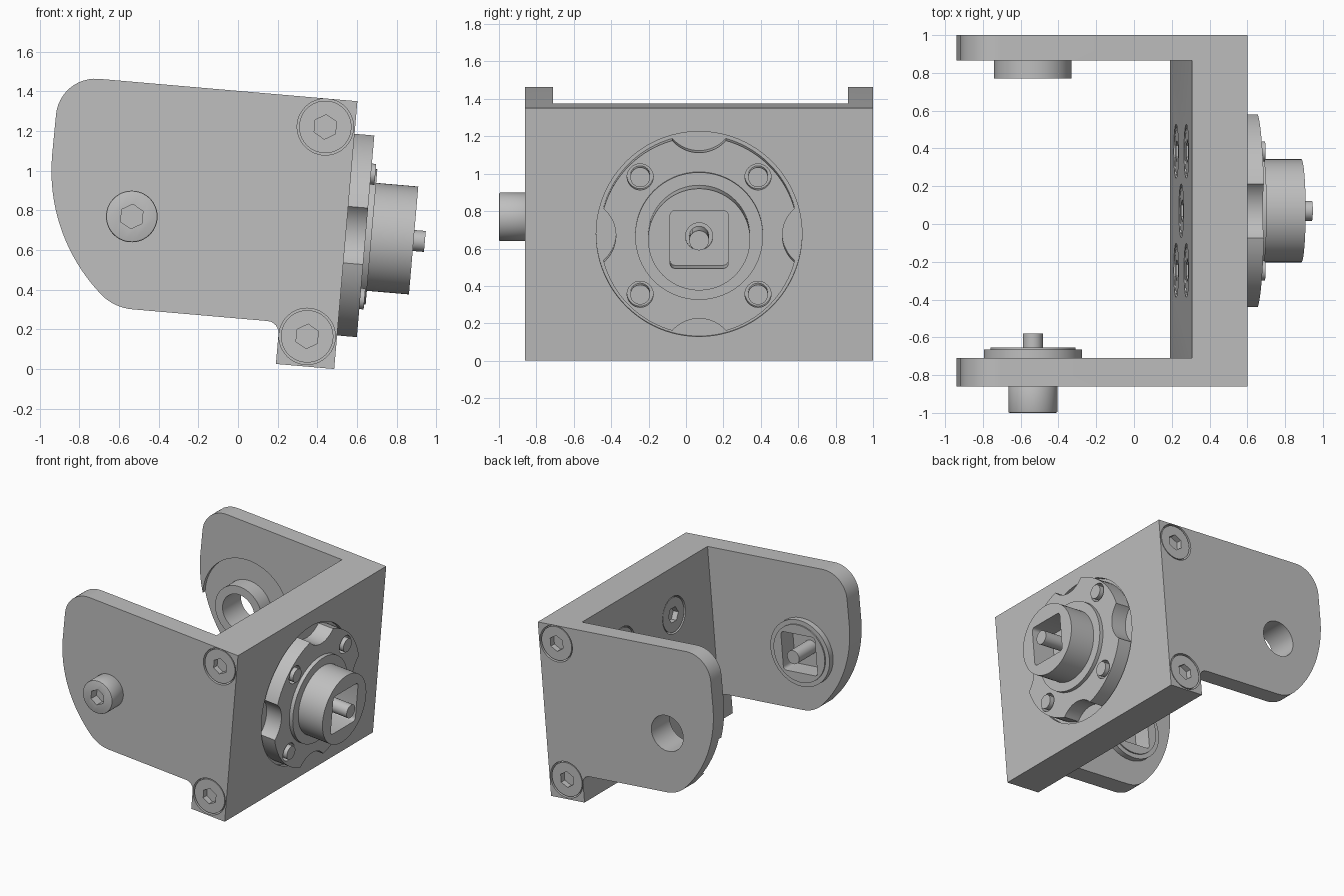
import bpy, bmesh, math
from mathutils import Matrix, Vector

cube = bpy.data.objects.get("Cube")
if cube:
    bpy.data.objects.remove(cube)

# One plain grey for the whole bracket
grey = bpy.data.materials.new("metal_grey")
grey.use_nodes = True
grey.diffuse_color = (0.52, 0.52, 0.52, 1)
grey.node_tree.nodes["Principled BSDF"].inputs["Base Color"].default_value = grey.diffuse_color

# Everything is laid out upright, then leaned about the lower outer edge
LEAN = Matrix.Translation((0.485, 0, 0)) @ Matrix.Rotation(math.radians(4.95), 4, 'Y')
TURN = {'X': Matrix.Rotation(math.pi / 2, 4, 'Y'), 'Y': Matrix.Rotation(math.pi / 2, 4, 'X')}
PIVOT = (-1.083, 0.678)      # x, z of the arm pivot
HUB = (0.07, 0.68)           # y, z of the flange centre
FRONT, BACK, WALL = -0.86, 1.0, -0.295


def make(name, bm):
    bmesh.ops.recalc_face_normals(bm, faces=bm.faces)
    mesh = bpy.data.meshes.new(name)
    bm.to_mesh(mesh)
    bm.free()
    mesh.materials.append(grey)
    ob = bpy.data.objects.new(name, mesh)
    ob.matrix_world = LEAN
    bpy.context.collection.objects.link(ob)
    return ob


def cyl(name, axis, centre, r, a, b, sides=64):
    """Cylinder along X (centre = y, z) or Y (centre = x, z) from a to b."""
    mid = (a + b) / 2
    pos = (mid, *centre) if axis == 'X' else (centre[0], mid, centre[1])
    bm = bmesh.new()
    bmesh.ops.create_cone(bm, cap_ends=True, segments=sides, radius1=r, radius2=r,
                          depth=abs(b - a), matrix=Matrix.Translation(pos) @ TURN[axis])
    return make(name, bm)


def box(name, lo, hi, round_axis=None):
    """Box between two corners, optionally with edges along one axis rounded."""
    lo, hi = Vector(lo), Vector(hi)
    bm = bmesh.new()
    bmesh.ops.create_cube(bm, size=1, matrix=Matrix.Translation((lo + hi) / 2)
                          @ Matrix.Diagonal((*(hi - lo), 1)))
    if round_axis is not None:
        edges = [e for e in bm.edges
                 if abs((e.verts[0].co - e.verts[1].co).normalized()[round_axis]) > 0.9]
        bmesh.ops.bevel(bm, geom=edges, offset=0.025, segments=4, profile=0.5, affect='EDGES')
    return make(name, bm)


def apply(ob, mod):
    bpy.context.view_layer.objects.active = ob
    bpy.ops.object.modifier_apply(modifier=mod.name)


def cut(ob, *cutters, operation='DIFFERENCE'):
    for c in cutters:
        mod = ob.modifiers.new("cut", 'BOOLEAN')
        mod.operation, mod.solver, mod.object = operation, 'EXACT', c
        apply(ob, mod)
        bpy.data.objects.remove(c)
    return ob


def chamfer(ob, width):
    mod = ob.modifiers.new("chamfer", 'BEVEL')
    mod.width, mod.segments, mod.limit_method = width, 2, 'ANGLE'
    apply(ob, mod)


def arc(cx, cz, r, start, end, n):
    angles = [math.radians(start + (end - start) * i / n) for i in range(n + 1)]
    return [(cx + r * math.cos(t), cz + r * math.sin(t)) for t in angles]


# U-shaped bracket: side profile extruded across, then the gap taken out
profile = [(0, 0), (0, 1.355)]
profile += arc(-1.308, 1.155, 0.2, 90, 180, 12)
profile += arc(-0.61, 0.95, 0.9, 180, 228.6, 16)
profile += arc(-1.04, 0.462, 0.25, 228.6, 270, 8)
profile += arc(-0.355, 0.152, 0.06, 90, 0, 6)
profile += [(WALL, 0)]
bm = bmesh.new()
face = bm.faces.new([bm.verts.new((x, FRONT, z)) for x, z in profile])
ext = bmesh.ops.extrude_face_region(bm, geom=[face])
bmesh.ops.translate(bm, vec=(0, BACK - FRONT, 0),
                    verts=[v for v in ext["geom"] if isinstance(v, bmesh.types.BMVert)])
bracket = make("bracket", bm)
cut(bracket, box("gap", (-2, -0.71, -1), (WALL, 0.865, 2)))

# Pockets in the bracket: flange seat, pivot recess and hole, square socket
y0, z0 = HUB
px, pz = PIVOT
cut(bracket,
    cyl("seat", 'X', HUB, 0.55, -0.03, 0.1, 96),
    cyl("recess", 'Y', PIVOT, 0.38, 0.8, 0.895, 96),
    cyl("hole", 'Y', PIVOT, 0.14, 0.8, 1.1),
    box("socket", (px - 0.15, -0.8, pz - 0.15), (px + 0.15, -0.6, pz + 0.15), 1))


# Flush socket-head screws, each in its own counterbore
def flush_screw(name, axis, centre, surface, inward):
    s = inward
    cut(bracket, cyl("bore", axis, centre, 0.142, surface - 0.05 * s, surface + 0.06 * s))
    head = cyl(name, axis, centre, 0.132, surface + 0.005 * s, surface + 0.06 * s)
    cut(head, cyl("hex", axis, centre, 0.062, surface - 0.05 * s, surface + 0.05 * s, 6))


for side, surface, inward in (("front", FRONT, 1), ("back", BACK, -1)):
    for level, z in (("lower", 0.152), ("upper", 1.212)):
        flush_screw(f"{side}_{level}_screw", 'Y', (-0.15, z), surface, inward)

bolts = [(y0 + sy * 0.315, z0 + sz * 0.315) for sy in (-1, 1) for sz in (-1, 1)]
for i, c in enumerate(bolts + [HUB]):
    flush_screw(f"wall_screw_{i + 1}", 'X', c, WALL, 1)

# Output flange with four scallops and four bolt holes
flange = cyl("flange", 'X', HUB, 0.53, -0.03, 0.1, 96)
for k in range(4):
    t = k * math.pi / 2
    c = (y0 + 0.635 * math.cos(t), z0 + 0.635 * math.sin(t))
    cut(flange, cyl("scallop", 'X', c, 0.19, -0.1, 0.2))
for i, c in enumerate(bolts):
    cut(flange, cyl("bolt_hole", 'X', c, 0.07, 0.02, 0.2, 32))
    cyl(f"flange_bolt_{i + 1}", 'X', c, 0.053, 0.01, 0.122, 32)
cyl("flange_step", 'X', HUB, 0.342, 0.09, 0.13, 96)

# Output boss with square socket and centre pin
boss = cyl("output_boss", 'X', HUB, 0.273, 0.1, 0.343, 96)
cut(boss,
    box("square", (0.15, y0 - 0.155, z0 - 0.155), (0.5, y0 + 0.155, z0 + 0.155), 0),
    cyl("pin_hole", 'X', HUB, 0.073, 0.12, 0.2, 32))
cyl("output_pin", 'X', HUB, 0.053, 0.11, 0.4, 32)

# Front pivot: screw head outside, socketed disc and pin inside
pivot_head = cyl("pivot_screw_head", 'Y', PIVOT, 0.13, -1.0, FRONT + 0.01)
chamfer(pivot_head, 0.008)
cut(pivot_head, cyl("hex", 'Y', PIVOT, 0.062, -1.1, -0.93, 6))
disc = cyl("pivot_disc", 'Y', PIVOT, 0.26, -0.72, -0.665, 96)
cut(disc, cyl("rim", 'Y', PIVOT, 0.225, -0.69, -0.655, 96), operation='UNION')
cut(disc, box("square", (px - 0.15, -0.8, pz - 0.15), (px + 0.15, -0.6, pz + 0.15), 1))
cyl("pivot_pin", 'Y', PIVOT, 0.053, -0.81, -0.58, 32)

# Back pivot: bearing ring around the through hole
ring = cyl("bearing_ring", 'Y', PIVOT, 0.205, 0.77, 0.9)
cut(ring, cyl("bore", 'Y', PIVOT, 0.14, 0.7, 1.0))

# Smooth round walls, crisp edges
for ob in bpy.context.collection.objects:
    if ob.type == 'MESH' and grey.name in ob.data.materials:
        bpy.ops.object.select_all(action='DESELECT')
        ob.select_set(True)
        bpy.context.view_layer.objects.active = ob
        bpy.ops.object.shade_smooth_by_angle(angle=math.radians(30))
